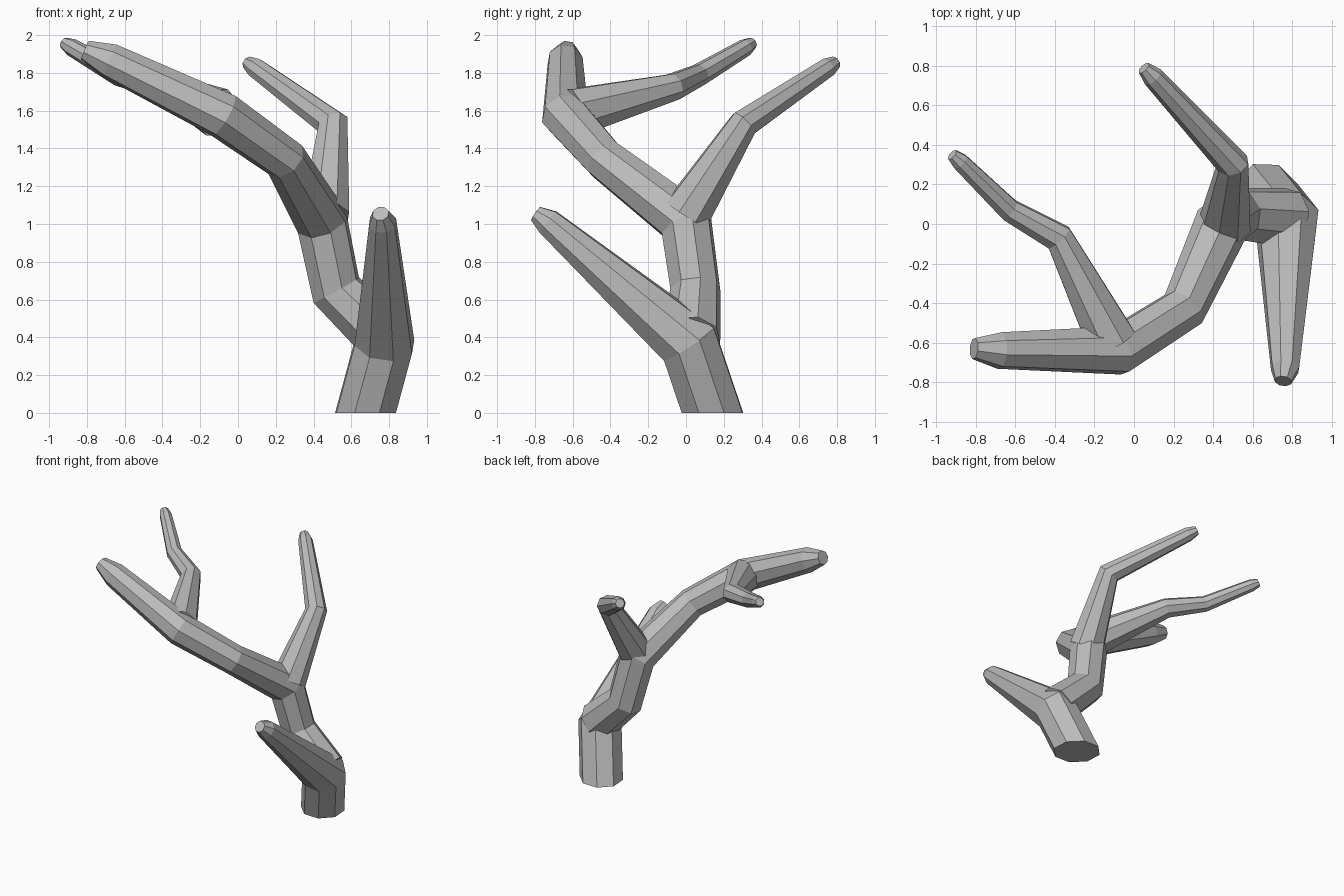
import bpy, bmesh, math
from mathutils import Vector

if "Cube" in bpy.data.objects:
    bpy.data.objects.remove(bpy.data.objects["Cube"], do_unlink=True)

SIDES = 8

horn = bpy.data.materials.new("horn grey")
horn.use_nodes = True
grey = (0.5, 0.5, 0.5, 1)
horn.diffuse_color = grey
horn.node_tree.nodes["Principled BSDF"].inputs["Base Color"].default_value = grey


def limb(name, path, start_normal=None):
    """Faceted tube through (x, y, z, radius) points with mitred joints."""
    pts = [Vector(p[:3]) for p in path]
    dirs = [(b - a).normalized() for a, b in zip(pts, pts[1:])]
    side = dirs[0].orthogonal().normalized()
    bm = bmesh.new()
    rings = []
    for i, p in enumerate(pts):
        along = dirs[max(i - 1, 0)]
        ahead = dirs[min(i, len(dirs) - 1)]
        normal = (along + ahead).normalized()
        if i == 0 and start_normal:
            normal = Vector(start_normal)
        if i > 1:
            side = dirs[i - 2].rotation_difference(along) @ side
        up = along.cross(side)
        ring = []
        for k in range(SIDES):
            a = math.tau * (k + 0.5) / SIDES
            v = (side * math.cos(a) + up * math.sin(a)) * path[i][3]
            v -= along * (v.dot(normal) / along.dot(normal))
            ring.append(bm.verts.new(p + v))
        rings.append(ring)
    for a, b in zip(rings, rings[1:]):
        for k in range(SIDES):
            n = (k + 1) % SIDES
            bm.faces.new((a[k], a[n], b[n], b[k]))
    bm.faces.new(rings[0][::-1])
    bm.faces.new(rings[-1])
    bmesh.ops.recalc_face_normals(bm, faces=bm.faces)
    mesh = bpy.data.meshes.new(name)
    bm.to_mesh(mesh)
    bm.free()
    mesh.materials.append(horn)
    ob = bpy.data.objects.new(name, mesh)
    bpy.context.collection.objects.link(ob)
    return ob


# Base stump bending into the brow tine
antler = limb("antler", [
    (0.675, 0.14, 0.01, 0.165), (0.775, 0.015, 0.38, 0.165),
    (0.765, -0.73, 1.02, 0.075), (0.755, -0.795, 1.065, 0.045)], (0, 0, 1))

# Main beam sweeping up and across
beam = limb("main_beam", [
    (0.78, 0.03, 0.41, 0.155), (0.52, 0.05, 0.66, 0.135),
    (0.445, 0.0, 1.02, 0.14), (0.25, -0.43, 1.35, 0.115),
    (-0.08, -0.64, 1.585, 0.125), (-0.68, -0.64, 1.875, 0.095),
    (-0.81, -0.63, 1.93, 0.055)])

# Rear tine leaving the middle of the beam
rear = limb("rear_tine", [
    (0.46, 0.0, 1.06, 0.135), (0.5, 0.305, 1.54, 0.08),
    (0.095, 0.745, 1.835, 0.055), (0.05, 0.79, 1.865, 0.035)])

# Upper tine leaving the outer bend
upper = limb("upper_tine", [
    (-0.11, -0.6, 1.6, 0.135), (-0.38, -0.07, 1.735, 0.075),
    (-0.63, 0.07, 1.8, 0.06), (-0.88, 0.315, 1.945, 0.047),
    (-0.92, 0.35, 1.968, 0.032)])

# Fuse every limb into one clean surface
bpy.context.view_layer.objects.active = antler
for part in (beam, rear, upper):
    mod = antler.modifiers.new("union " + part.name, 'BOOLEAN')
    mod.operation = 'UNION'
    mod.solver = 'EXACT'
    mod.object = part
    bpy.ops.object.modifier_apply(modifier=mod.name)
    bpy.data.objects.remove(part, do_unlink=True)

# Rest the stump on the floor
low = min(v.co.z for v in antler.data.vertices)
for v in antler.data.vertices:
    v.co.z -= low
